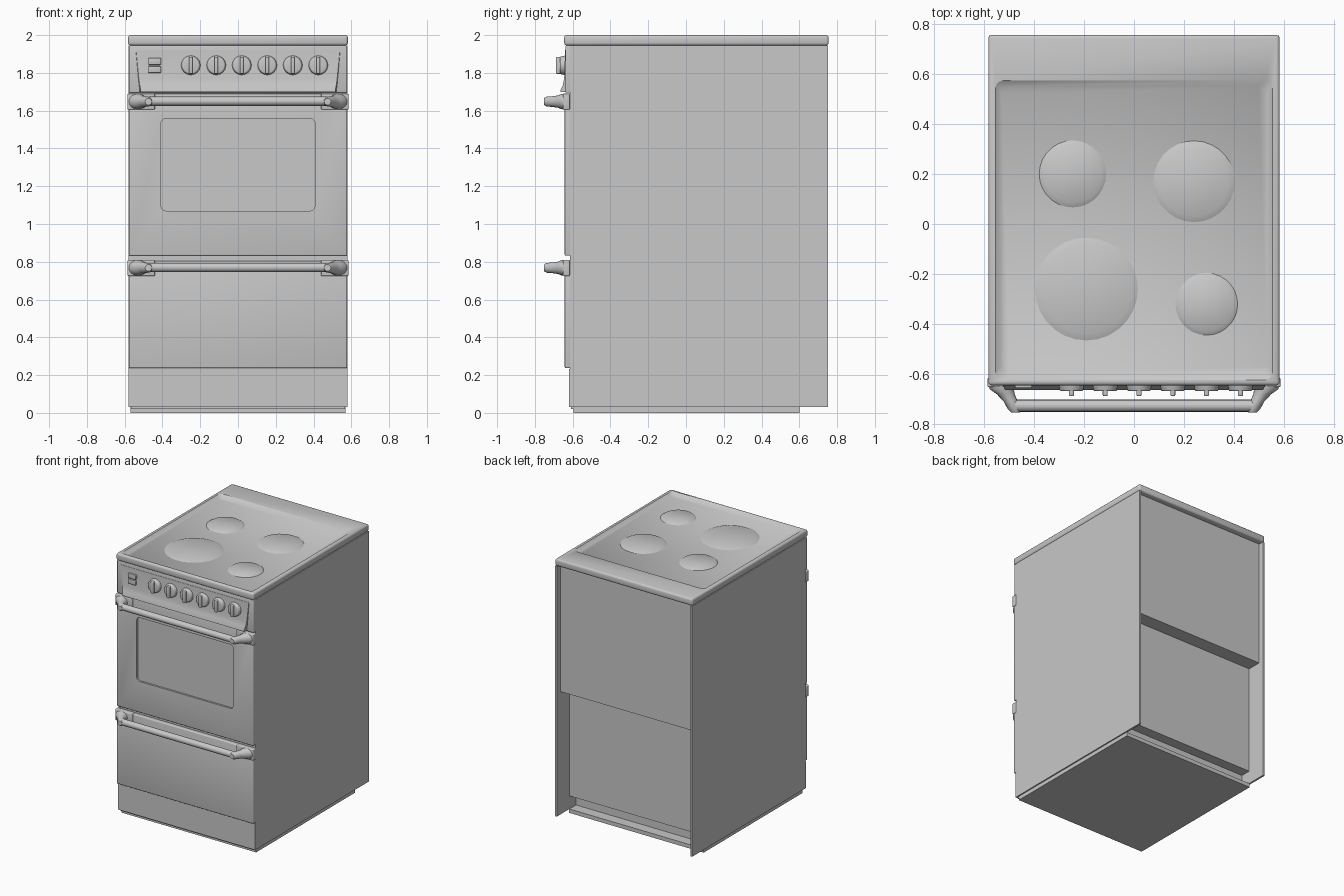
import bpy
import bmesh
import math
from mathutils import Matrix, Vector

old = bpy.data.objects.get("Cube")
if old:
    bpy.data.objects.remove(old, do_unlink=True)

GREY = (0.58, 0.58, 0.58, 1)
enamel = bpy.data.materials.new("grey_enamel")
enamel.use_nodes = True
enamel.diffuse_color = GREY
enamel.node_tree.nodes["Principled BSDF"].inputs["Base Color"].default_value = GREY


def finish(name, bm):
    """Turn a bmesh into a shaded object with the enamel material."""
    bmesh.ops.recalc_face_normals(bm, faces=bm.faces)
    mesh = bpy.data.meshes.new(name)
    bm.to_mesh(mesh)
    bm.free()
    mesh.materials.append(enamel)
    obj = bpy.data.objects.new(name, mesh)
    bpy.context.collection.objects.link(obj)
    select(obj)
    bpy.ops.object.shade_smooth_by_angle(angle=math.radians(40))
    return obj


def select(obj):
    bpy.ops.object.select_all(action='DESELECT')
    obj.select_set(True)
    bpy.context.view_layer.objects.active = obj


def box(name, x, y, z, bevel=0, axis=None):
    """Box from (min, max) ranges; axis limits the bevel to edges along it."""
    bm = bmesh.new()
    bmesh.ops.create_cube(bm, size=1)
    for v in bm.verts:
        v.co = Vector([(r[0] + r[1]) / 2 + c * (r[1] - r[0]) for c, r in zip(v.co, (x, y, z))])
    if bevel:
        edges = [e for e in bm.edges if axis is None or
                 abs((e.verts[0].co - e.verts[1].co).normalized()[axis]) > 0.9]
        bmesh.ops.bevel(bm, geom=edges, offset=bevel, segments=3, profile=0.5, affect='EDGES')
    return finish(name, bm)


def cylinder(name, centre, r1, r2, depth, direction, sides=24, bevel=0):
    """Tapered cylinder centred on a point, r2 at the end the direction points to."""
    bm = bmesh.new()
    turn = Vector((0, 0, 1)).rotation_difference(Vector(direction)).to_matrix().to_4x4()
    bmesh.ops.create_cone(bm, cap_ends=True, segments=sides, radius1=r1, radius2=r2,
                          depth=depth, matrix=Matrix.Translation(centre) @ turn)
    if bevel:
        rim = [e for f in bm.faces if len(f.verts) == sides and
               (f.calc_center_median() - Vector(centre)).dot(Vector(direction)) > 0 for e in f.edges]
        bmesh.ops.bevel(bm, geom=rim, offset=bevel, segments=3, profile=0.5, affect='EDGES')
    return finish(name, bm)


def cut(obj, cutter):
    mod = obj.modifiers.new("recess", 'BOOLEAN')
    mod.operation = 'DIFFERENCE'
    mod.solver = 'EXACT'
    mod.object = cutter
    select(obj)
    bpy.ops.object.modifier_apply(modifier=mod.name)
    bpy.data.objects.remove(cutter, do_unlink=True)
    bpy.ops.object.shade_smooth_by_angle(angle=math.radians(40))


def loft(name, rings):
    """Join closed rings of equal length and cap both ends."""
    bm = bmesh.new()
    loops = [[bm.verts.new(p) for p in ring] for ring in rings]
    n = len(loops[0])
    for a, b in zip(loops, loops[1:]):
        for i in range(n):
            bm.faces.new((a[i], a[(i + 1) % n], b[(i + 1) % n], b[i]))
    bm.faces.new(loops[0])
    bm.faces.new(loops[-1])
    return finish(name, bm)


# Carcass: side panels, stepped back and plinth
for side, label in ((-1, "right"), (1, "left")):
    box(label + "_side_panel", sorted((side * 0.566, side * 0.58)), (-0.615, 0.753), (0.03, 1.945))
box("carcass", (-0.566, 0.566), (-0.613, 0.60), (0.13, 1.95))
box("upper_back_panel", (-0.566, 0.566), (0.59, 0.71), (0.97, 1.95))
box("plinth", (-0.566, 0.566), (-0.61, 0.52), (0.02, 0.14))
box("base_plate", (-0.57, 0.57), (-0.595, 0.60), (0, 0.03))
box("kick_plate", (-0.58, 0.58), (-0.62, -0.60), (0.03, 0.232))

# Hob: rounded slab with a shallow tray and a raised back strip
hob = box("hob_top", (-0.582, 0.582), (-0.645, 0.755), (1.945, 2.0), 0.014)
bm = bmesh.new()
bmesh.ops.create_cube(bm, size=1)
for v in bm.verts:
    spread = 0 if v.co.z < 0 else 0.035
    v.co = Vector((math.copysign(0.53 + spread, v.co.x),
                   (0.55 + spread) if v.co.y > 0 else (-0.60 - spread),
                   1.98 if v.co.z < 0 else 2.01))
bmesh.ops.bevel(bm, geom=[e for e in bm.edges if abs(e.verts[0].co.z - e.verts[1].co.z) > 0.02],
                offset=0.025, segments=3, profile=0.5, affect='EDGES')
cut(hob, finish("tray_cutter", bm))

# Hot plates
for i, (x, y, r) in enumerate(((-0.245, 0.20, 0.14), (0.24, 0.17, 0.17),
                               (-0.19, -0.26, 0.215), (0.29, -0.32, 0.13))):
    cylinder("hot_plate_%d" % (i + 1), (x, y, 1.984), r, r * 0.82, 0.016, (0, 0, 1), 28)

# Control panel with a raised field that swells into a lower lip
box("control_panel", (-0.578, 0.578), (-0.638, -0.60), (1.695, 1.946), 0.006)
profile = ((1.92, -0.640, 0.55), (1.77, -0.645, 0.535), (1.735, -0.652, 0.53),
           (1.71, -0.664, 0.525), (1.70, -0.664, 0.525))
loft("control_field", [[(-w, -0.62, z), (w, -0.62, z), (w - 0.01, y, z), (0.01 - w, y, z)]
                       for z, y, w in profile])

# Knobs with a grip bar
for i in range(6):
    x = -0.25 + i * 0.135
    cylinder("knob_%d" % (i + 1), (x, -0.653, 1.84), 0.052, 0.046, 0.03, (0, -1, 0), 24, 0.006)
    box("knob_grip_%d" % (i + 1), (x - 0.01, x + 0.01), (-0.688, -0.65), (1.795, 1.885), 0.006)

# Two timer buttons
for label, z in (("lower", 1.80), ("upper", 1.843)):
    box(label + "_timer_button", (-0.475, -0.407), (-0.656, -0.63), (z, z + 0.036), 0.005)

# Oven door with a recessed window, and the drawer below it
door = box("oven_door", (-0.578, 0.578), (-0.642, -0.60), (0.832, 1.69), 0.006)
cut(door, box("window_cutter", (-0.408, 0.408), (-0.70, -0.628), (1.07, 1.558), 0.025, axis=1))
box("oven_window", (-0.403, 0.403), (-0.633, -0.625), (1.075, 1.553), 0.022, axis=1)
box("storage_drawer", (-0.578, 0.578), (-0.642, -0.60), (0.237, 0.805), 0.006)

# Handles: a bar between two curved, tapering brackets
bracket = ((0.53, -0.64, 0.052, 0.042), (0.528, -0.66, 0.048, 0.040),
           (0.512, -0.68, 0.036, 0.032), (0.492, -0.71, 0.028, 0.028),
           (0.478, -0.738, 0.027, 0.026), (0.474, -0.752, 0.018, 0.018))
for label, z in (("door", 1.648), ("drawer", 0.768)):
    cylinder(label + "_handle_bar", (0, -0.726, z + 0.002), 0.024, 0.024, 0.95, (1, 0, 0), 16)
    for side, hand in ((-1, "right"), (1, "left")):
        part = "%s_handle_%s" % (label, hand)
        box(part + "_plate", sorted((side * 0.44, side * 0.585)), (-0.652, -0.615),
            (z - 0.043, z + 0.042), 0.006)
        rings = []
        for x, y, w, h in bracket:
            rings.append([(side * x + w * math.cos(a), y, z + h * math.sin(a))
                          for a in (math.tau * k / 16 for k in range(16))])
        loft(part + "_bracket", rings)
